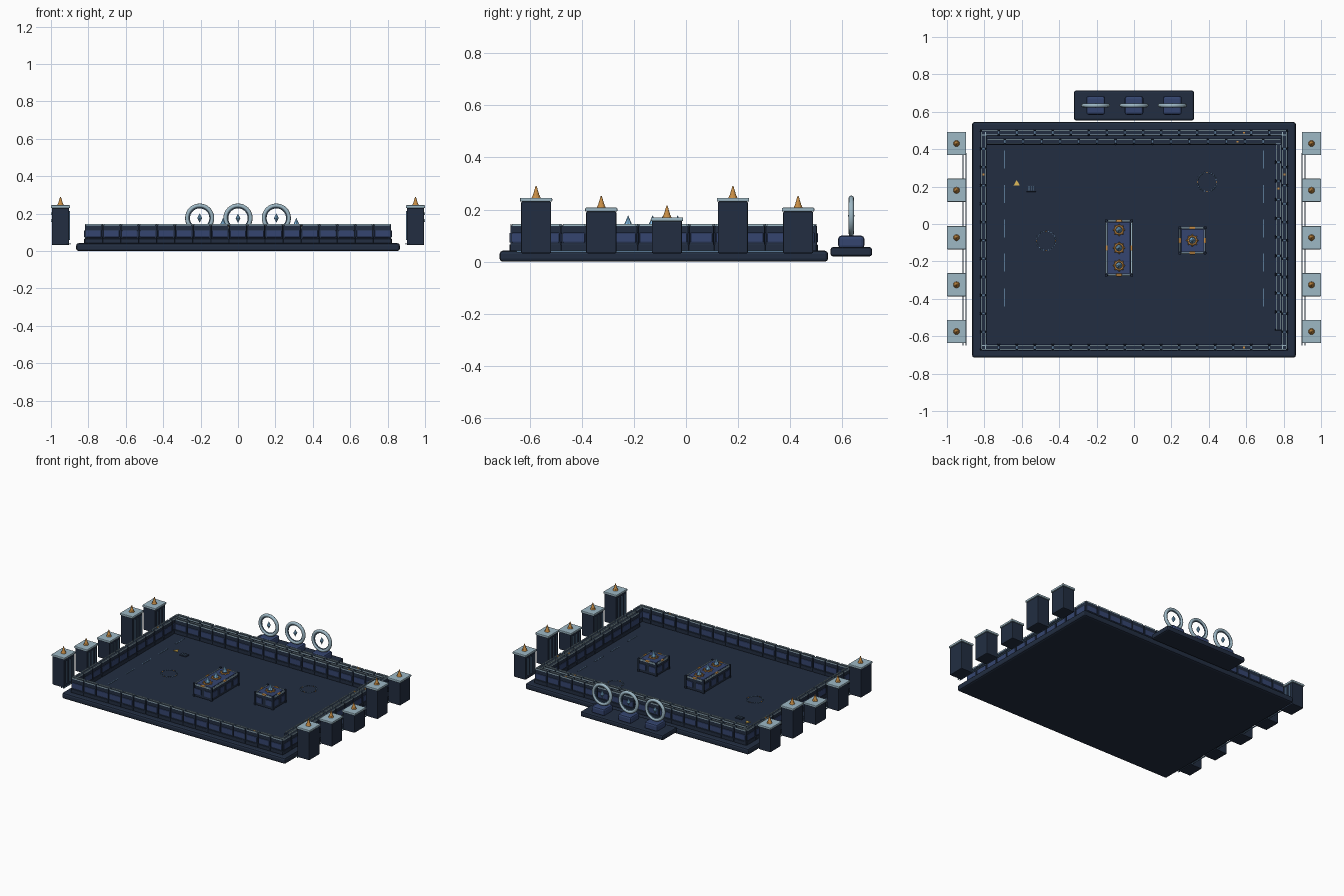
import bpy, bmesh, math
from mathutils import Matrix, Vector

if "Cube" in bpy.data.objects:
    bpy.data.objects.remove(bpy.data.objects["Cube"])


def mat(name, c):
    m = bpy.data.materials.new(name)
    m.diffuse_color = (*c, 1)
    m.use_nodes = True
    m.node_tree.nodes["Principled BSDF"].inputs["Base Color"].default_value = m.diffuse_color
    return m


NAVY = mat("navy", (.016, .027, .053))
BLUE = mat("blue", (.035, .06, .16))
PALE = mat("pale_metal", (.34, .48, .56))
STEEL = mat("steel_blue", (.10, .19, .30))
GOLD = mat("gold", (.58, .27, .06))
ICE = mat("ice", (.25, .55, .85))
YELLOW = mat("yellow", (.75, .5, .1))


def finish(name, bm, m, bevel=0, smooth=False):
    me = bpy.data.meshes.new(name)
    bm.to_mesh(me)
    bm.free()
    ob = bpy.data.objects.new(name, me)
    bpy.context.collection.objects.link(ob)
    me.materials.append(m)
    if smooth:
        for p in me.polygons:
            p.use_smooth = True
    if bevel:
        b = ob.modifiers.new("bevel", "BEVEL")
        b.width, b.segments = bevel, 2
    return ob


def boxes(name, items, m, bevel=0):
    """items: (cx, cy, z0, sx, sy, sz), one mesh."""
    bm = bmesh.new()
    for cx, cy, z0, sx, sy, sz in items:
        bmesh.ops.create_cube(bm, size=1, matrix=Matrix.Translation((cx, cy, z0 + sz / 2))
                              @ Matrix.Diagonal((sx, sy, sz, 1)))
    return finish(name, bm, m, bevel)


def cones(name, items, m, seg=8):
    """items: (cx, cy, z0, r1, r2, height)."""
    bm = bmesh.new()
    for cx, cy, z0, r1, r2, h in items:
        bmesh.ops.create_cone(bm, cap_ends=True, segments=seg, radius1=r1, radius2=r2, depth=h,
                              matrix=Matrix.Translation((cx, cy, z0 + h / 2)))
    return finish(name, bm, m)


def torus(name, loc, R, r, m, upright=False, n=32, k=8):
    bm = bmesh.new()
    rows = []
    for i in range(n):
        a = 2 * math.pi * i / n
        row = []
        for j in range(k):
            b = 2 * math.pi * j / k
            d, h = R + r * math.cos(b), r * math.sin(b)
            p = Vector((d * math.cos(a), d * math.sin(a), h))
            if upright:
                p = Vector((p.x, -p.z, p.y))
            row.append(bm.verts.new(p + Vector(loc)))
        rows.append(row)
    for i in range(n):
        for j in range(k):
            q, s = rows[i], rows[(i + 1) % n]
            bm.faces.new((q[j], s[j], s[(j + 1) % k], q[(j + 1) % k]))
    return finish(name, bm, m, smooth=True)


# Base slab and rear platform
boxes("base_slab", [(0, -.085, 0, 1.73, 1.26, .042)], NAVY, .012)
boxes("rear_platform", [(0, .634, .02, .64, .16, .036)], NAVY, .01)


# Segmented walls
def wall(name, fixed, start, end, n, along_x):
    step = (end - start) / n
    body, panel, trim, studs = [], [], [], []

    def put(lst, t, off, z, length, thick, h):
        if along_x:
            lst.append((t, fixed + off, z, length, thick, h))
        else:
            lst.append((fixed + off, t, z, thick, length, h))
    for i in range(n):
        t = start + (i + .5) * step
        put(body, t, 0, .04, step * .97, .028, .098)
        put(panel, t, 0, .073, step * .86, .036, .038)
        put(body, t, 0, .04, step, .035, .026)
        for s in (-1, 1):
            put(trim, t, s * .011, .136, step * .86, .005, .008)
        put(studs, start + i * step, 0, .135, .006, .016, .008)
    boxes(name + "_blocks", body, NAVY, .003)
    boxes(name + "_panels", panel, BLUE, .004)
    boxes(name + "_top_trim", trim, PALE)
    boxes(name + "_joint_studs", studs[1:], STEEL)
    put(g := [], start + step * (n - 2.4), 0, .135, .012, .01, .009)
    boxes(name + "_marker", g, GOLD)


wall("front_wall", -.66, -.82, .82, 17, True)
wall("back_wall", .488, -.82, .82, 17, True)
wall("inner_back_wall", .44, -.79, .79, 16, True)
wall("left_wall", -.805, -.675, .5, 12, False)
wall("right_wall", .805, -.675, .5, 12, False)
wall("inner_right_wall", .772, -.57, .43, 10, False)

# Towers with caps, finials and inner strips, mirrored left and right
TOWERS = [(-.575, .245), (-.325, .207), (-.073, .17), (.18, .245), (.43, .207)]
bodies, caps, strips, feet, spikes, rails = [], [], [], [], [], []
for s in (-1, 1):
    for y, h in TOWERS:
        x = s * .949
        bodies.append((x, y, .032, .092, .116, h - .047))
        caps.append((x, y, h - .015, .102, .124, .015))
        feet.append((x, y, h, .017, .014, .008))
        spikes.append((x, y, h + .008, .013, .002, .037))
        for o in (-.035, 0, .035):
            strips.append((s * .902, y + o, .06, .006, .008, h - .09))
    for o in (.899, .914):
        rails.append((s * o, -.135, .036, .005, 1.03, .006))
boxes("tower_bodies", bodies, NAVY, .005)
boxes("tower_caps", caps, PALE, .004)
boxes("tower_strips", strips, STEEL)
boxes("tower_rails", rails, STEEL)
cones("tower_finial_feet", feet, GOLD, 12)
cones("tower_finials", spikes, GOLD, 12)


def crystal(name, loc, r, up, down, seg=6):
    x, y, z = loc
    cones(name, [(x, y, z, r, 0, up), (x, y, z - down, 0, r, down)], ICE, seg)


# Rear rings on pedestals
for i, x in enumerate((-.205, 0, .205)):
    boxes(f"ring_pedestal_{i}", [(x, .634, .05, .1, .1, .05)], BLUE, .012)
    torus(f"ring_{i}", (x, .634, .176), .067, .011, PALE, True)
    torus(f"ring_inner_band_{i}", (x, .634, .176), .056, .004, STEEL, True)
    crystal(f"ring_crystal_{i}", (x, .634, .176), .013, .025, .025, 8)


# Central consoles with crystals
def console(name, cx, cy, sx, sy, ys):
    boxes(name + "_body", [(cx, cy, .04, sx - .012, sy - .012, .085)], NAVY, .005)
    boxes(name + "_top", [(cx, cy, .12, sx - .03, sy - .03, .011)], BLUE, .003)
    trim, side = [], []
    for s in (-1, 1):
        trim.append((cx + s * (sx / 2 - .007), cy, .12, .007, sy - .03, .01))
        trim.append((cx, cy + s * (sy / 2 - .007), .12, sx - .03, .007, .01))
        n = round(sy / .075)
        for k in range(n):
            side.append((cx + s * (sx / 2 - .005), cy + (k - (n - 1) / 2) * sy / n, .06, .006, .05, .04))
        for k in (-.5, .5):
            side.append((cx + k * sx / 2, cy + s * (sy / 2 - .005), .06, .05, .006, .04))
    boxes(name + "_trim", trim, PALE, .002)
    boxes(name + "_side_panels", side, BLUE, .002)
    boxes(name + "_corner_posts", [(cx + a * (sx / 2 - .007), cy + b * (sy / 2 - .007), .04, .014, .014, .094)
                                   for a in (-1, 1) for b in (-1, 1)], NAVY, .003)
    clips = [(cx, cy + s * (sy / 2 - .008), .124, .03, .014, .009) for s in (-1, 1)]
    clips += [(cx + s * (sx / 2 - .008), y, .124, .012, .028, .009) for s in (-1, 1) for y in ys[len(ys) // 2:][:1]]
    boxes(name + "_clips", clips, GOLD, .002)
    for i, y in enumerate(ys):
        torus(f"{name}_socket_{i}", (cx, y, .133), .022, .005, GOLD, n=20, k=6)
        cones(f"{name}_socket_studs_{i}", [(cx + .029 * math.cos(a * math.pi / 4), y + .029 * math.sin(a * math.pi / 4),
                                            .13, .005, .001, .009) for a in range(8)], GOLD, 6)
        crystal(f"{name}_crystal_{i}", (cx, y, .138), .017, .04, .008, 8)


console("long_console", -.08, -.128, .15, .305, [-.222, -.128, -.032])
console("square_console", .312, -.088, .15, .15, [-.088])

# Floor markings: dashes, dotted circles
boxes("floor_dashes", [(s * .692, y, .04, .005, .096, .004) for s in (-1, 1)
                       for y in (.345, .16, -.024, -.207, -.392)], STEEL)
for i, (cx, cy) in enumerate(((-.47, -.09), (.39, .225))):
    dots, golds = [], []
    for k in range(24):
        a = k * math.pi / 12
        (golds if k % 6 == 0 else dots).append(
            (cx + .051 * math.cos(a), cy + .051 * math.sin(a), .04, .004, .003, .005))
    cones(f"floor_circle_{i}", dots, STEEL, 6)
    cones(f"floor_circle_gold_{i}", golds, GOLD, 6)

# Floor arrow and vent
bm = bmesh.new()
bmesh.ops.create_cone(bm, cap_ends=True, segments=3, radius1=.02, radius2=.02, depth=.006,
                      matrix=Matrix.Translation((-.627, .215, .044)) @ Matrix.Rotation(math.pi, 4, "Z") @ Matrix.Rotation(math.pi, 4, "Z"))
finish("floor_arrow", bm, YELLOW)
boxes("floor_vent", [(-.55, .19, .04, .052, .036, .008)], NAVY, .002)
boxes("floor_vent_slats", [(-.55 + k * .012, .19, .046, .004, .024, .004) for k in (-1, 0, 1)], STEEL)
